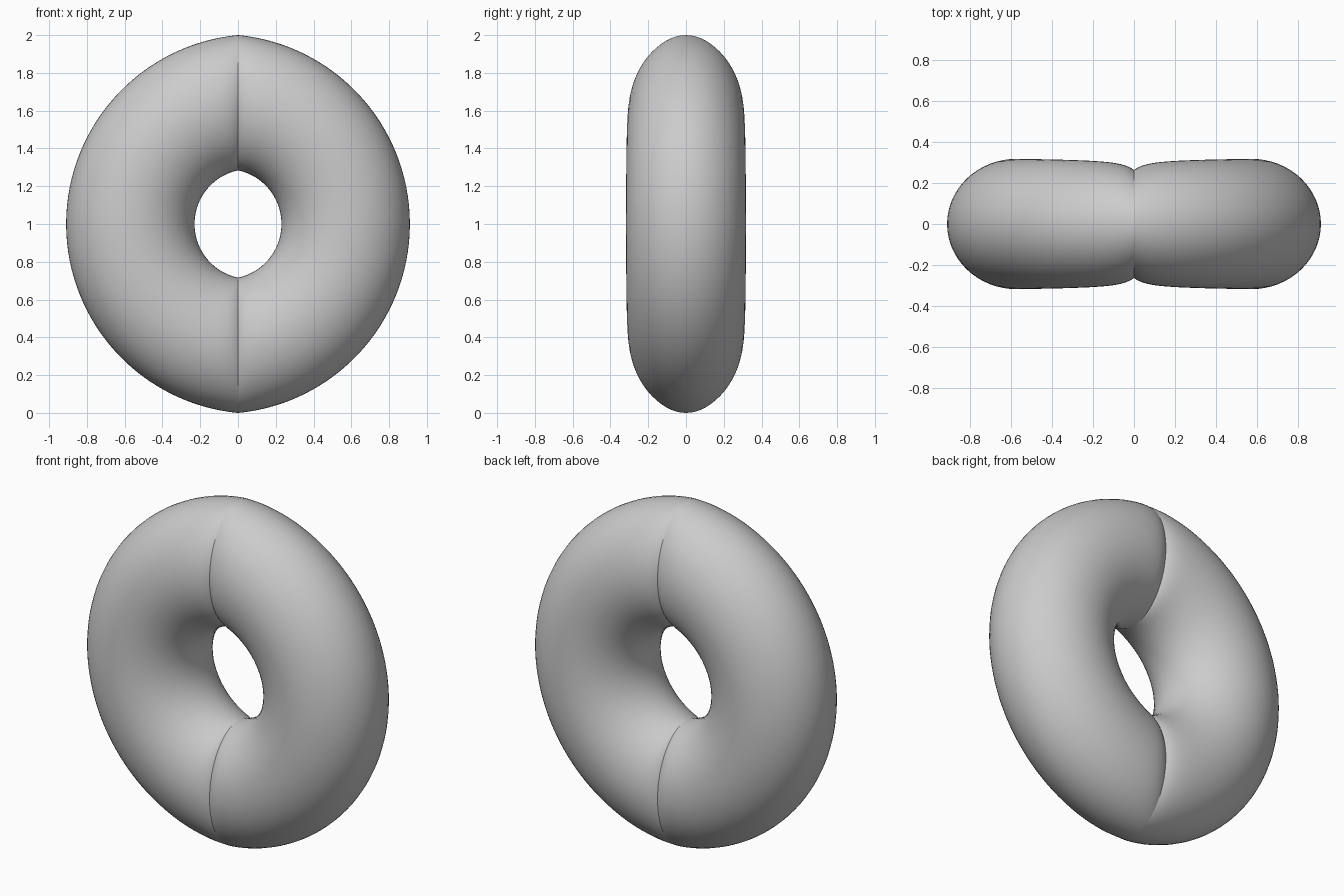
import bpy, bmesh
from math import sin, cos, pi, atan2, exp, hypot

if "Cube" in bpy.data.objects:
    bpy.data.objects.remove(bpy.data.objects["Cube"])

RINGS, SIDES = 96, 64


def arc_point(side, top, u):
    """Point on an arc through (0, -top), (side, 0), (0, top); u runs -1..1."""
    total = top * top / side                 # radius + offset
    radius, offset = (total + side) / 2, (total - side) / 2
    a = u * atan2(top, offset)
    return radius * cos(a) - offset, radius * sin(a)


def half_width(u):
    """Tube half thickness in y, pinched towards the seam."""
    s = (1 - abs(u)) * 0.95
    return 0.318 - 0.055 * (0.55 * exp(-s / 0.05) + 0.45 * exp(-s / 0.25))


# Right half of the ring: elliptical sections swept between two arcs
bm = bmesh.new()
rings = []
for i in range(RINGS + 1):
    u = -cos(pi * i / RINGS)                 # denser rings near the seam
    ox, oz = arc_point(0.91, 1.0, u)
    ix, iz = arc_point(0.23, 0.284, u)
    cx, cz, rx, rz = (ox + ix) / 2, (oz + iz) / 2, (ox - ix) / 2, (oz - iz) / 2
    w = half_width(u)
    ring = []
    for j in range(SIDES):
        a = 2 * pi * j / SIDES
        ring.append(bm.verts.new((cx + rx * cos(a), w * sin(a), 1 + cz + rz * cos(a))))
    rings.append(ring)
for r0, r1 in zip(rings, rings[1:]):
    for j in range(SIDES):
        k = (j + 1) % SIDES
        bm.faces.new((r0[j], r0[k], r1[k], r1[j]))
bmesh.ops.recalc_face_normals(bm, faces=bm.faces)
# open tube: make sure the outermost face points outward
outer = max(bm.faces, key=lambda f: f.calc_center_median().x)
outer.normal_update()
if outer.normal.x < 0:
    bmesh.ops.reverse_faces(bm, faces=bm.faces)
for f in bm.faces:
    f.smooth = True

mesh = bpy.data.meshes.new("pinched_ring")
bm.to_mesh(mesh)
bm.free()
ring_obj = bpy.data.objects.new("pinched_ring", mesh)
bpy.context.collection.objects.link(ring_obj)

# Left half, left unmerged so the seam stays a sharp crease
mirror = ring_obj.modifiers.new("mirror", 'MIRROR')
mirror.use_axis = (True, False, False)
mirror.use_mirror_merge = False
